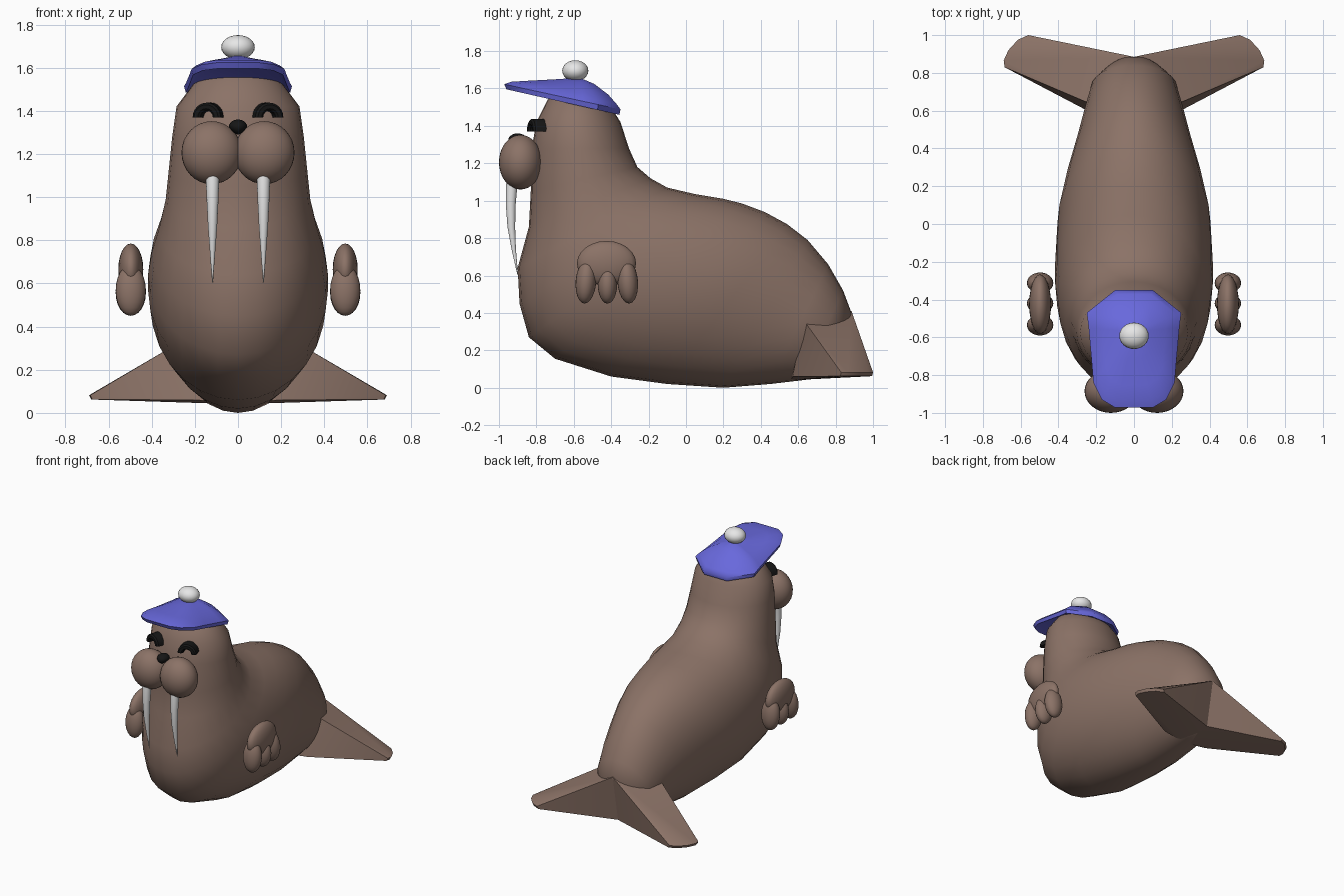
import bpy, bmesh, math
from mathutils import Vector, Matrix

if "Cube" in bpy.data.objects:
    bpy.data.objects.remove(bpy.data.objects["Cube"])


def material(name, rgb):
    m = bpy.data.materials.new(name)
    m.diffuse_color = (*rgb, 1)
    m.use_nodes = True
    m.node_tree.nodes["Principled BSDF"].inputs["Base Color"].default_value = m.diffuse_color
    return m


BROWN = material("brown_skin", (0.26, 0.17, 0.135))
BLUE = material("blue_cloth", (0.14, 0.14, 0.72))
WHITE = material("ivory_white", (0.80, 0.80, 0.80))
BLACK = material("black", (0.008, 0.008, 0.008))


def finish(bm, name, mat, angle=60):
    bmesh.ops.recalc_face_normals(bm, faces=bm.faces)
    me = bpy.data.meshes.new(name)
    bm.to_mesh(me)
    bm.free()
    me.materials.append(mat)
    ob = bpy.data.objects.new(name, me)
    bpy.context.collection.objects.link(ob)
    bpy.ops.object.select_all(action='DESELECT')
    ob.select_set(True)
    bpy.context.view_layer.objects.active = ob
    bpy.ops.object.shade_smooth_by_angle(angle=math.radians(angle))
    return ob


def loft(name, rings, mat, angle=60):
    """Skin closed rings of points and cap both ends."""
    bm = bmesh.new()
    vs = [[bm.verts.new(p) for p in r] for r in rings]
    n = len(vs[0])
    for a, b in zip(vs, vs[1:]):
        for i in range(n):
            j = (i + 1) % n
            bm.faces.new((a[i], a[j], b[j], b[i]))
    bm.faces.new(vs[0])
    bm.faces.new(vs[-1])
    return finish(bm, name, mat, angle)


def oval_ring(front, back, half_width, n=28):
    """Oval spanning two points of the middle plane."""
    f, b = Vector((0, *front)), Vector((0, *back))
    mid, half = (f + b) / 2, (f - b) / 2
    ring = []
    for i in range(n):
        a = math.tau * i / n
        ring.append(mid + half * math.cos(a) + Vector((half_width * math.sin(a), 0, 0)))
    return ring


def ball(name, loc, radii, mat, tilt=0, seg=24):
    bm = bmesh.new()
    mx = Matrix.Translation(loc) @ Matrix.Rotation(tilt, 4, 'X') @ Matrix.Diagonal((*radii, 1))
    bmesh.ops.create_uvsphere(bm, u_segments=seg, v_segments=seg // 2, radius=1, matrix=mx)
    return finish(bm, name, mat, 180)


# Head, neck and body: ovals fanning from the crown round to the tail
body = [((-0.62, 1.62), (-0.50, 1.60), 0.08), ((-0.74, 1.54), (-0.40, 1.50), 0.21),
        ((-0.80, 1.42), (-0.35, 1.42), 0.285), ((-0.825, 1.28), (-0.305, 1.28), 0.305),
        ((-0.83, 1.05), (-0.26, 1.18), 0.322), ((-0.84, 0.86), (-0.19, 1.12), 0.335),
        ((-0.90, 0.64), (-0.10, 1.07), 0.365), ((-0.89, 0.45), (0.05, 1.035), 0.40),
        ((-0.84, 0.27), (0.20, 1.01), 0.417), ((-0.70, 0.155), (0.30, 0.985), 0.417),
        ((-0.40, 0.06), (0.42, 0.94), 0.405), ((-0.10, 0.02), (0.54, 0.875), 0.36),
        ((0.20, 0.0), (0.65, 0.79), 0.305), ((0.45, 0.02), (0.76, 0.66), 0.26),
        ((0.62, 0.04), (0.84, 0.52), 0.225), ((0.78, 0.06), (0.885, 0.40), 0.13)]
loft("body", [oval_ring(*r) for r in body], BROWN, 80)

# Cap: outline shrinking towards the crown over a sloping base
half = [(0.10, -0.35), (0.25, -0.47), (0.24, -0.55), (0.225, -0.72), (0.215, -0.84),
        (0.17, -0.93), (0.10, -0.972)]
outline = half + [(-x, y) for x, y in reversed(half)]
cap_rings = []
for s, rise_back, rise_front in [(0.85, 0.015, 0.015), (0.97, 0.0, 0.0), (1, 0.03, 0.025),
                                 (0.9, 0.055, 0.047), (0.7, 0.095, 0.07),
                                 (0.36, 0.135, 0.108), (0.06, 0.148, 0.143)]:
    ring = []
    for x, y in outline:
        t = min(1, max(0, (-0.40 - y) / 0.5))
        px, py = x * s, -0.57 + (y + 0.57) * s
        pz = 1.46 + (-0.36 - py) * 0.226 + rise_back * (1 - t) + rise_front * t
        ring.append((px, py, pz))
    cap_rings.append(ring)
loft("cap", cap_rings, BLUE, 50)
ball("pompom", (0, -0.592, 1.695), (0.078, 0.07, 0.056), WHITE)

# Nose
bm = bmesh.new()
bmesh.ops.create_uvsphere(bm, u_segments=16, v_segments=10, radius=1)
for v in bm.verts:
    w = 0.6 + 0.4 * min(1, v.co.z + 0.9)
    v.co = (v.co.x * 0.043 * w, -0.90 + v.co.y * 0.05, 1.325 + v.co.z * 0.035)
finish(bm, "nose", BLACK, 180)

for side, s in (("right", 1), ("left", -1)):
    # Muzzle
    ball(side + "_muzzle", (s * 0.122, -0.885, 1.206), (0.14, 0.115, 0.146), BROWN, seg=32)

    # Closed, arched eye
    rings = []
    for i in range(13):
        a = math.pi * i / 12
        ring = []
        for r, d in ((0.068, 0.05), (0.068, -0.025), (0.058, -0.035),
                     (0.040, -0.035), (0.030, -0.025), (0.030, 0.05)):
            p = Matrix.Rotation(s * 0.3, 3, 'Z') @ Vector((r * math.cos(a), d, r * math.sin(a)))
            ring.append(p + Vector((s * 0.138, -0.80, 1.37)))
        rings.append(ring)
    loft(side + "_eye", rings, BLACK, 40)

    # Tusk, curving gently backwards to the tip
    rings = []
    for z, y, r in [(1.14, -0.925, 0.032), (1.08, -0.932, 0.031), (0.98, -0.937, 0.027),
                    (0.86, -0.934, 0.021), (0.74, -0.921, 0.012), (0.605, -0.90, 0.002)]:
        rings.append([(s * 0.118 + r * math.cos(math.tau * i / 14),
                       y + r * math.sin(math.tau * i / 14), z) for i in range(14)])
    loft(side + "_tusk", rings, WHITE)

    # Front flipper: palm and three fingers
    x = s * 0.497
    ball(side + "_palm", (x, -0.425, 0.665), (0.058, 0.158, 0.12), BROWN)
    for name, y, z, ry, rz, tilt in (("front", -0.535, 0.568, 0.055, 0.118, -0.08),
                                     ("middle", -0.42, 0.555, 0.052, 0.105, 0),
                                     ("back", -0.312, 0.568, 0.055, 0.118, 0.08)):
        ball(f"{side}_{name}_finger", (x, y, z), (0.07, ry, rz), BROWN, tilt)

    # Tail fluke: thick root tapering to a thin rounded tip
    pts = [(0, 0.885, 0.41), (0.0, 0.66, 0.45), (0.215, 0.63, 0.36), (0, 0.82, 0.06),
           (0.19, 0.57, 0.06), (0, 0.56, 0.04)]
    for px, py in ((0.685, 0.83), (0.69, 0.865), (0.665, 0.92), (0.615, 0.975), (0.56, 1.0)):
        pts += [(px, py, 0.082), (px - 0.01, py - 0.005, 0.062)]
    bm = bmesh.new()
    for p in pts:
        bm.verts.new((s * p[0], p[1], p[2]))
    bmesh.ops.convex_hull(bm, input=bm.verts)
    finish(bm, side + "_tail_fluke", BROWN, 35)
